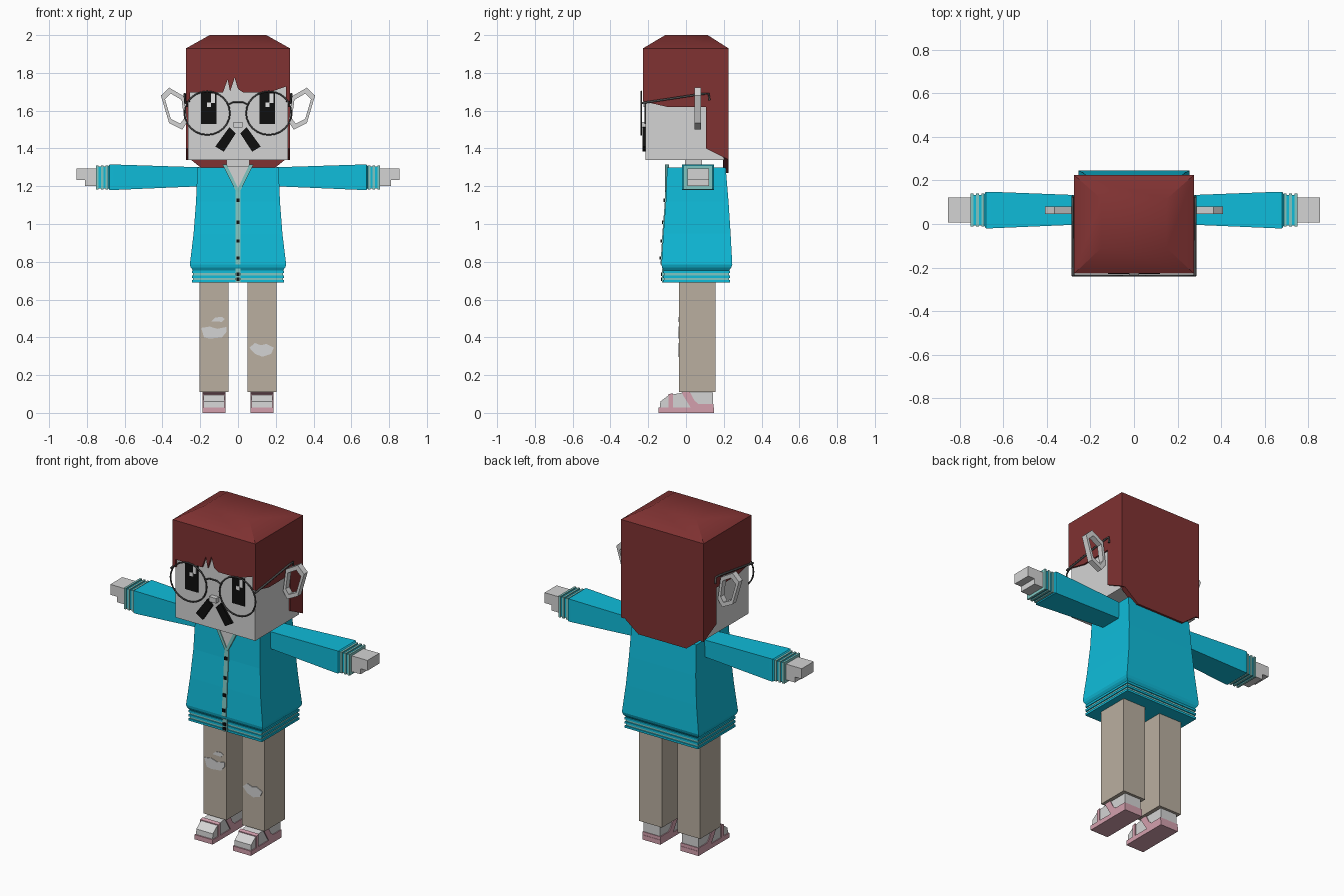
import bpy, bmesh, math
from mathutils import Vector

cube = bpy.data.objects.get("Cube")
if cube:
    bpy.data.objects.remove(cube, do_unlink=True)


def material(name, *rgb):
    lin = [((c / 255 + 0.055) / 1.055) ** 2.4 if c > 10 else c / 3295 for c in rgb]
    m = bpy.data.materials.new(name)
    m.use_nodes = True
    m.diffuse_color = (*lin, 1)
    m.node_tree.nodes["Principled BSDF"].inputs["Base Color"].default_value = (*lin, 1)
    return m


SKIN = material("pale grey skin", 212, 212, 212)
HAIR = material("dark red hair", 128, 50, 50)
CYAN = material("cyan jacket", 15, 188, 218)
TRIM = material("pale teal trim", 128, 198, 194)
BEIGE = material("beige trousers", 186, 175, 160)
PINK = material("pink shoe", 212, 160, 174)
BLACK = material("black", 14, 14, 14)
WIRE = material("dark grey wire", 75, 75, 75)
WHITE = material("white", 240, 240, 240)


def finish(name, bm, mat, smooth=False):
    bmesh.ops.recalc_face_normals(bm, faces=bm.faces[:])
    me = bpy.data.meshes.new(name)
    bm.to_mesh(me)
    bm.free()
    me.materials.append(mat)
    ob = bpy.data.objects.new(name, me)
    bpy.context.collection.objects.link(ob)
    if smooth:
        bpy.ops.object.select_all(action='DESELECT')
        ob.select_set(True)
        bpy.context.view_layer.objects.active = ob
        bpy.ops.object.shade_smooth_by_angle(angle=math.radians(40))
    return ob


def prism(name, pts, axis, a, b, mat):
    """Extrude a flat outline along x (outline in y,z) or y (outline in x,z)."""
    bm = bmesh.new()
    place = (lambda p, d: (d, *p)) if axis == 'x' else (lambda p, d: (p[0], d, p[1]))
    ends = [[bm.verts.new(place(p, d)) for p in pts] for d in (a, b)]
    for ring in ends:
        bm.faces.new(ring)
    for i in range(len(pts)):
        j = (i + 1) % len(pts)
        bm.faces.new((ends[0][i], ends[0][j], ends[1][j], ends[1][i]))
    return finish(name, bm, mat)


def box(name, x0, x1, y0, y1, z0, z1, mat):
    return prism(name, [(x0, z0), (x1, z0), (x1, z1), (x0, z1)], 'y', y0, y1, mat)


def loft(name, rings, mat, axis='z', smooth=False):
    """Skin rectangles (position, u0, u1, v0, v1) stacked along z or x."""
    bm = bmesh.new()
    loops = []
    for d, u0, u1, v0, v1 in rings:
        corners = [(u0, v0), (u1, v0), (u1, v1), (u0, v1)]
        loops.append([bm.verts.new((u, v, d) if axis == 'z' else (d, u, v)) for u, v in corners])
    bm.faces.new(loops[0])
    bm.faces.new(loops[-1])
    for lo, hi in zip(loops, loops[1:]):
        for i in range(4):
            bm.faces.new((lo[i], lo[i - 1], hi[i - 1], hi[i]))
    return finish(name, bm, mat, smooth)


def wire(name, pts, radius, cyclic=False):
    cu = bpy.data.curves.new(name, 'CURVE')
    cu.dimensions = '3D'
    cu.bevel_depth = radius
    cu.bevel_resolution = 1
    cu.use_fill_caps = True
    sp = cu.splines.new('POLY')
    sp.points.add(len(pts) - 1)
    for p, co in zip(sp.points, pts):
        p.co = (*co, 1)
    sp.use_cyclic_u = cyclic
    cu.materials.append(WIRE)
    ob = bpy.data.objects.new(name, cu)
    bpy.context.collection.objects.link(ob)


def flip(pts, s):
    return [(x * s, z) for x, z in pts]


# Head and hair
box("head", -.265, .265, -.215, .2, 1.34, 1.92, SKIN)
box("neck", -.06, .06, -.005, .085, 1.25, 1.35, SKIN)
loft("hair_top", [(1.88, -.275, .275, -.228, .225), (1.93, -.275, .275, -.228, .225),
                  (2, -.15, .15, -.11, .115)], HAIR, smooth=True)
fringe = [(-.275, 1.9), (-.275, 1.695), (-.08, 1.695), (-.055, 1.765), (-.042, 1.7), (-.018, 1.775),
          (0, 1.715), (.03, 1.695), (.16, 1.695), (.275, 1.735), (.275, 1.9)]
prism("hair_fringe", fringe, 'y', -.228, -.205, HAIR)
back = [(-.275, 1.9), (-.275, 1.36), (-.16, 1.27), (.16, 1.27), (.275, 1.36), (.275, 1.9)]
prism("hair_back", back, 'y', .195, .225, HAIR)
side = [(-.228, 1.9), (-.228, 1.65), (-.1, 1.62), (.105, 1.62), (.105, 1.4), (.225, 1.34), (.225, 1.9)]
for s, tag in ((1, "left"), (-1, "right")):
    prism(f"hair_side_{tag}", side, 'x', s * .255, s * .275, HAIR)

# Face
box("nose", -.023, .023, -.242, -.21, 1.51, 1.54, SKIN)
tash = [(.045, 1.513), (.012, 1.48), (.075, 1.383), (.12, 1.41)]
ear = [(.286, 1.676), (.365, 1.722), (.408, 1.68), (.365, 1.535), (.295, 1.5), (.268, 1.54)]
for s, tag in ((1, "left"), (-1, "right")):
    cx = s * .155
    box(f"eye_{tag}", cx - .042, cx + .042, -.22, -.21, 1.53, 1.695, BLACK)
    box(f"eye_glint_large_{tag}", cx + .012, cx + .032, -.224, -.219, 1.64, 1.69, WHITE)
    box(f"eye_glint_small_{tag}", cx - .01, cx + .012, -.224, -.219, 1.62, 1.642, WHITE)
    prism(f"moustache_{tag}", flip(tash, s), 'y', -.23, -.21, BLACK)

    # Ear: hollow six-sided frame
    mid = sum((Vector(p) for p in ear), Vector((0, 0))) / len(ear)
    inner = [tuple(mid + (Vector(p) - mid) * .72) for p in ear]
    bm = bmesh.new()
    rows = [[bm.verts.new((x * s, y, z)) for x, z in outline]
            for outline, y in ((ear, .045), (ear, .08), (inner, .08), (inner, .045))]
    for k in range(4):
        for i in range(len(ear)):
            bm.faces.new((rows[k - 1][i - 1], rows[k - 1][i], rows[k][i], rows[k][i - 1]))
    finish(f"ear_{tag}", bm, SKIN)

    # Glasses
    ring = [(s * .163 + .12 * math.cos(t * math.tau / 24), -.237, 1.587 + .115 * math.sin(t * math.tau / 24))
            for t in range(24)]
    wire(f"glasses_rim_{tag}", ring, .0045, True)
    wire(f"glasses_arm_{tag}", [(s * .28, -.237, 1.64), (s * .282, .08, 1.688),
                                (s * .282, .12, 1.69), (s * .282, .125, 1.655)], .006)
wire("glasses_bridge", [(-.055, -.237, 1.63), (-.025, -.237, 1.645), (.025, -.237, 1.645),
                        (.055, -.237, 1.63)], .0045)

# Jacket body with striped hem
front = [(.785, -.13), (.95, -.12), (1.12, -.107), (1.3, -.1)]
loft("jacket_body", [(.75, -.235, .235, -.115, .225), (.77, -.25, .25, -.127, .24),
                     (.785, -.255, .255, -.13, .245), (.95, -.235, .235, -.12, .236),
                     (1.12, -.222, .222, -.107, .225), (1.3, -.215, .215, -.1, .21)], CYAN)
for i in range(5):
    z, w = .69 + i * .0125, .006 * (i % 2)
    box(f"jacket_hem_{i}", -.244 + w, .244 - w, -.122 + w, .234 - w, z, z + .0125, TRIM if i % 2 else CYAN)

# Front placket, collar and buttons
loft("placket", [(z, -.014, .014, y - .005, y + .01) for z, y in front[:3]] +
     [(1.19, -.014, .014, -.109, -.095)], TRIM)
box("hem_placket", -.014, .014, -.126, -.11, .69, .765, TRIM)
prism("neck_opening", [(0, 1.18), (.062, 1.305), (-.062, 1.305)], 'y', -.108, -.09, SKIN)
for s, tag in ((1, "left"), (-1, "right")):
    prism(f"collar_trim_{tag}", flip([(0, 1.165), (.014, 1.18), (.082, 1.315), (.06, 1.315), (0, 1.19)], s),
          'y', -.112, -.09, TRIM)
for i, (z, y) in enumerate([(1.125, -.112), (1.01, -.12), (.91, -.128), (.82, -.133), (.735, -.126), (.708, -.126)]):
    box(f"button_{i}", -.009, .009, y - .006, y + .01, z - .009, z + .009, BLACK)

# Arms and hands
for s, tag in ((1, "left"), (-1, "right")):
    loft(f"sleeve_{tag}", [(s * .19, 0, .13, 1.2, 1.3), (s * .66, -.02, .148, 1.18, 1.315),
                           (s * .68, -.02, .148, 1.18, 1.315), (s * .69, -.005, .135, 1.19, 1.305)], CYAN, 'x')
    for i in range(5):
        x, w = .688 + i * .0125, .006 * (i % 2)
        box(f"cuff_{tag}_{i}", s * x, s * (x + .0125), -.012 + w, .14 - w, 1.183 + w, 1.31 - w,
            CYAN if i % 2 else TRIM)
    prism(f"hand_{tag}", flip([(.74, 1.2), (.81, 1.2), (.81, 1.233), (.855, 1.233), (.855, 1.295), (.74, 1.295)], s),
          'y', .008, .122, SKIN)

# Legs and shoes
for s, tag in ((1, "left"), (-1, "right")):
    c = s * .127
    box(f"trouser_leg_{tag}", c - .076, c + .076, -.037, .155, .11, .72, BEIGE)
    upper = [(-.138, .02), (-.136, .06), (-.09, .095), (-.01, .108), (.142, .108), (.142, .02)]
    prism(f"shoe_upper_{tag}", upper, 'x', c - .055, c + .055, SKIN)
    box(f"shoe_sole_{tag}", c - .06, c + .06, -.145, .148, 0, .028, PINK)
    strap = [(-.092, .02), (-.092, .099), (-.07, .104), (-.07, .02)]
    prism(f"shoe_toe_strap_{tag}", strap, 'x', c - .06, c + .06, PINK)
    heel = [(-.025, .109), (.02, .111), (.045, .065), (.065, .047), (.146, .047), (.146, .02),
            (.03, .02), (.005, .06)]
    prism(f"shoe_heel_strap_{tag}", heel, 'x', c - .06, c + .06, PINK)

# Rips at the knees
rips = {
    "rip_right_large": [(-.195, .45), (-.18, .4), (-.15, .393), (-.085, .4), (-.06, .43), (-.062, .455),
                        (-.11, .445), (-.15, .457)],
    "rip_right_small": [(-.14, .485), (-.085, .482), (-.07, .497), (-.085, .508), (-.12, .505)],
    "rip_left": [(.06, .345), (.09, .312), (.13, .297), (.175, .312), (.19, .345), (.15, .365),
                 (.12, .358), (.09, .37)],
}
for name, pts in rips.items():
    prism(name, pts, 'y', -.041, -.033, SKIN)
